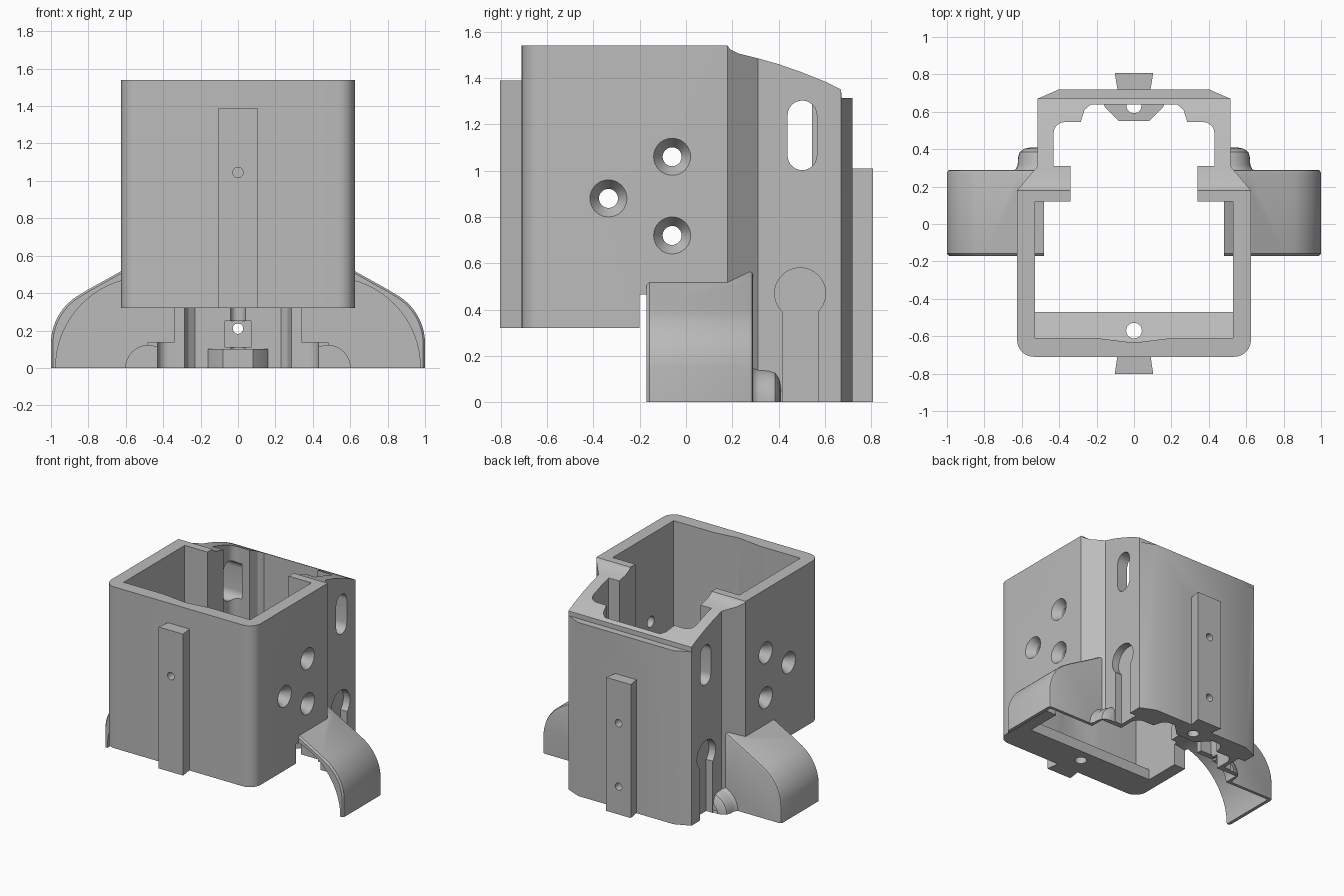
import bpy, bmesh, math

if "Cube" in bpy.data.objects:
    bpy.data.objects.remove(bpy.data.objects["Cube"])

mat = bpy.data.materials.new("grey_plastic")
mat.diffuse_color = (0.5, 0.5, 0.5, 1)
mat.use_nodes = True
mat.node_tree.nodes["Principled BSDF"].inputs["Base Color"].default_value = mat.diffuse_color


def solid(name, rings):
    """Closed solid lofted through equal-length rings of points."""
    bm = bmesh.new()
    loops = [[bm.verts.new(p) for p in r] for r in rings]
    n = len(loops[0])
    for a, b in zip(loops, loops[1:]):
        for i in range(n):
            bm.faces.new((a[i], a[(i + 1) % n], b[(i + 1) % n], b[i]))
    bm.faces.new(loops[0])
    bm.faces.new(loops[-1])
    bmesh.ops.recalc_face_normals(bm, faces=bm.faces)
    me = bpy.data.meshes.new(name)
    bm.to_mesh(me)
    bm.free()
    ob = bpy.data.objects.new(name, me)
    bpy.context.collection.objects.link(ob)
    me.materials.append(mat)
    return ob


def place(axis, u, v, t):
    return {'X': (t, u, v), 'Y': (u, t, v), 'Z': (u, v, t)}[axis]


def prism(name, axis, pts, lo, hi):
    return solid(name, [[place(axis, u, v, t) for u, v in pts] for t in (lo, hi)])


def lathe(name, axis, c, prof, n=32):
    """Turned solid: prof is (radius, distance along axis)."""
    ang = [2 * math.pi * i / n for i in range(n)]
    return solid(name, [[place(axis, c[0] + r * math.cos(a), c[1] + r * math.sin(a), t)
                         for a in ang] for r, t in prof])


def box(name, x0, x1, y0, y1, z0, z1):
    return prism(name, 'Z', [(x0, y0), (x1, y0), (x1, y1), (x0, y1)], z0, z1)


def arc(cx, cy, r, a0, a1, n=8):
    return [(cx + r * math.cos(math.radians(a0 + (a1 - a0) * i / n)),
             cy + r * math.sin(math.radians(a0 + (a1 - a0) * i / n))) for i in range(n + 1)]


def mirrored(half):
    return half + [(-x, y) for x, y in reversed(half) if abs(x) > 1e-6]


def combine(target, tool, op='DIFFERENCE'):
    m = target.modifiers.new("bool", 'BOOLEAN')
    m.operation, m.solver, m.object = op, 'EXACT', tool
    bpy.context.view_layer.objects.active = target
    bpy.ops.object.modifier_apply(modifier=m.name)
    bpy.data.objects.remove(tool)


# Outer housing with rounded front corners and narrower rear
outer = mirrored(arc(.535, -.62, .09, -90, 0) + [(.625, .18), (.515, .31), (.515, .67), (.40, .72)])
body = prism("housing", 'Z', outer, 0, 1.54)
combine(body, box("cut_under", -1, 1, -1, .18, -.1, .32))

# Curved sloping top of the rear part
slope = [(.18, 1.54), (.19, 1.525), (.23, 1.505), (.3, 1.488), (.4, 1.46), (.5, 1.425),
         (.6, 1.385), (.67, 1.35), (.672, 1.315), (.8, 1.31), (.8, 1.7), (.18, 1.7)]
combine(body, prism("cut_slope", 'X', slope, -1, 1))

# Axle bumps behind the fenders
bump = [(.17, .28), (.152, .295), (.142, .315), (.14, .355), (.131, .385), (.105, .403), (.07, .41)]
for s in (-1, 1):
    combine(body, lathe("axle_bump", 'Y', (s * .48, 0), bump), 'UNION')
combine(body, box("cut_base", -2, 2, -2, 2, -1, 0))

# Cavity with side tabs and rear pocket
inner = mirrored([(0, -.635), (.2, -.61), (.53, -.61), (.53, .12), (.34, .12), (.34, .31), (.43, .31)]
                 + arc(.37, .485, .06, 0, 90, 6) + [(.285, .545), (.265, .61), (.23, .64)])
combine(body, prism("cut_cavity", 'Z', inner, -.2, 2))

# Front floor ledge
ledge = [(-.65, .32), (-.47, .32), (-.47, .40), (-.615, .46), (-.65, .46)]
combine(body, prism("floor_ledge", 'X', ledge, -.55, .55), 'UNION')
combine(body, lathe("cut_ledge", 'Z', (0, -.57), [(.042, .2), (.042, .8)], 24))

# Rear boss with vertical bore and nut pocket
boss = [(-.17, .66), (-.155, .625), (-.08, .55), (.08, .55), (.155, .625), (.17, .66)]
combine(body, prism("rear_boss", 'Z', boss, 0, .1), 'UNION')
combine(body, lathe("cut_bore", 'Z', (0, .632), [(.04, -.1), (.04, .6)], 24))
combine(body, box("cut_nut", -.07, .07, .5, .68, .11, .25))

# Fenders, wheel wells and axle recesses
for s in (-1, 1):
    prof = ([(.48, 0), (.48, .60), (.62, .52), (.80, .42)]
            + arc(.70, .13, .30, 61, 5, 12) + [(1.0, 0)])
    prof = [(s * x, z) for x, z in prof]

    def shrink(d):
        return [(s * (.48 + (abs(x) - .48) * (1 - d)), z * (1 - d)) for x, z in prof]
    fender = solid("fender", [[(x, y, z) for x, z in p] for p, y in
                              ((shrink(.02), -.17), (prof, -.158), (prof, .272),
                               (shrink(.012), .285), (shrink(.035), .29))])
    combine(body, fender, 'UNION')
    combine(body, lathe("cut_well", 'Y', (s * .49, 0), [(.485, -.2), (.485, .268)], 96))
    combine(body, lathe("cut_axle", 'Y', (s * .48, 0), [(.12, .2), (.12, .375)], 32))
    combine(body, box("cut_axle_slot", *sorted((s * .3, s * .48)), .2, .32, -.1, .135))

# Dovetail rails
for name, y0, y1, z0, z1 in (("front_rail", -.68, -.803, .32, 1.39), ("rear_rail", .70, .807, 0, 1.01)):
    rail = [(-.085, y0), (.085, y0), (.103, y1), (-.103, y1)]
    combine(body, prism(name, 'Z', rail, z0, z1), 'UNION')
for z, y0, y1 in ((1.045, -.9, -.5), (.21, .5, .9), (.69, .5, .9)):
    combine(body, lathe("cut_rail_hole", 'Y', (0, z), [(.028, y0), (.028, y1)], 24))

# Side openings: countersunk holes, slots and keyhole recesses
slot = arc(.502, 1.24, .063, 0, 180, 12) + arc(.502, 1.065, .063, 180, 360, 12)
a = math.degrees(math.asin(.077 / .11))
key = arc(.493, .47, .11, a - 90, 270 - a, 32) + [(.416, -.1), (.57, -.1)]
for s in (-1, 1):
    for c in ((-.06, 1.06), (-.335, .88), (-.06, .72)):
        combine(body, lathe("cut_screw", 'X', c, [(.041, s * .4), (.041, s * .565),
                                                  (.08, s * .625), (.08, s * .7)]))
    combine(body, prism("cut_slot", 'X', slot, s * .35, s * .7))
    combine(body, prism("cut_keyhole", 'X', key, s * .46, s * .6))

# Smooth rounded areas, keep edges sharp
bpy.ops.object.select_all(action='DESELECT')
body.select_set(True)
bpy.context.view_layer.objects.active = body
bpy.ops.object.shade_smooth_by_angle(angle=math.radians(30))
